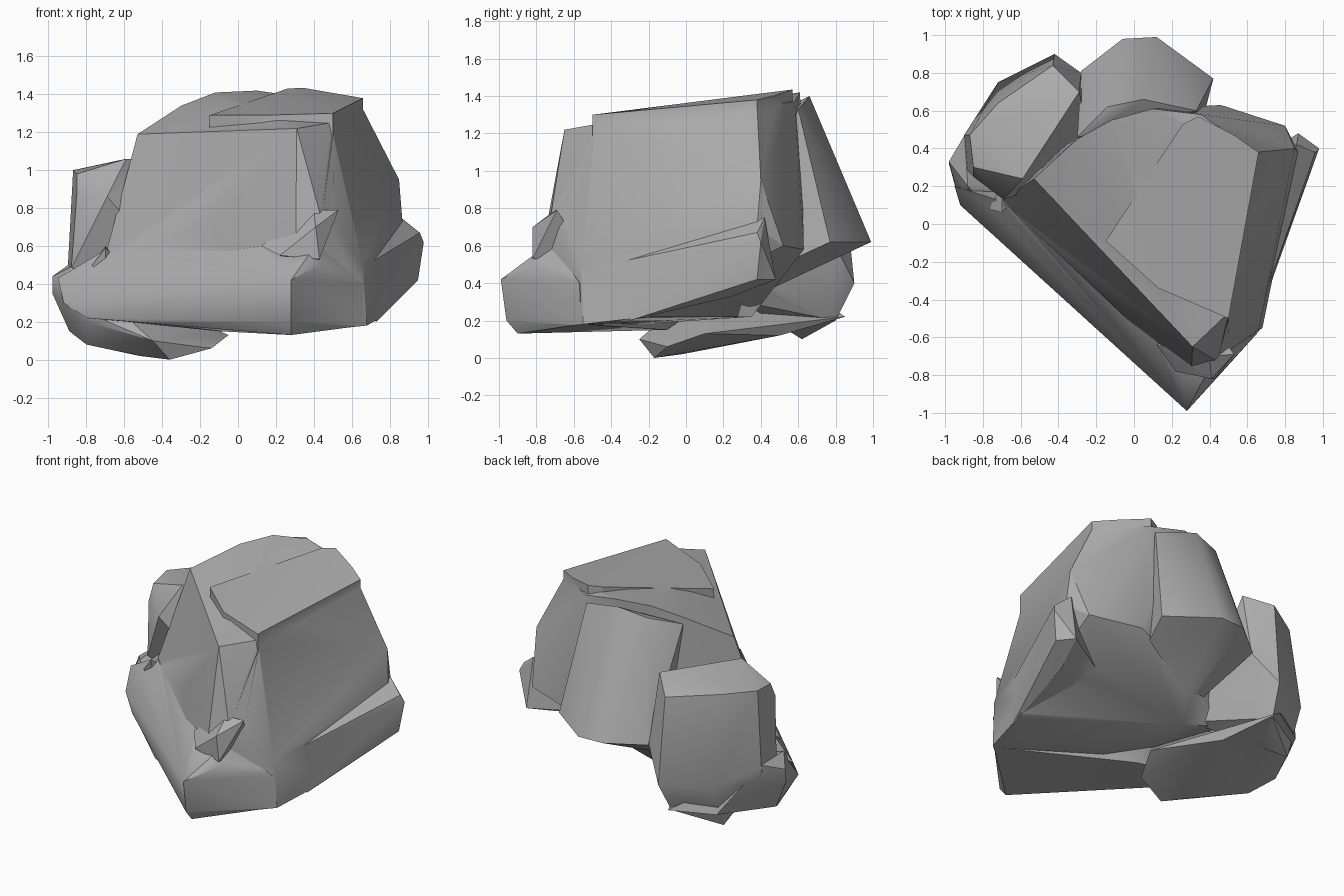
import bpy
import bmesh

# Remove the default object only
default_cube = bpy.data.objects.get("Cube")
if default_cube:
    bpy.data.objects.remove(default_cube, do_unlink=True)

# Single stone colour
stone = bpy.data.materials.new("stone_grey")
stone.use_nodes = True
stone.diffuse_color = (.42, .42, .42, 1)
shader = next(n for n in stone.node_tree.nodes if n.type == "BSDF_PRINCIPLED")
shader.inputs["Base Color"].default_value = stone.diffuse_color
shader.inputs["Roughness"].default_value = .9


def chiselled_chunk(name, corners):
    """Make a faceted convex stone chunk spanning the given corners."""
    bm = bmesh.new()
    for corner in corners:
        bm.verts.new(corner)
    result = bmesh.ops.convex_hull(bm, input=bm.verts)
    spare = set(result["geom_interior"]) | set(result["geom_unused"])
    spare_verts = [v for v in spare if isinstance(v, bmesh.types.BMVert)]
    bmesh.ops.delete(bm, geom=spare_verts, context="VERTS")
    bmesh.ops.recalc_face_normals(bm, faces=bm.faces)
    mesh = bpy.data.meshes.new(name)
    bm.to_mesh(mesh)
    bm.free()
    mesh.materials.append(stone)
    chunk = bpy.data.objects.new(name, mesh)
    bpy.context.collection.objects.link(chunk)
    return chunk


def thick_plate(name, rim, depth):
    """Make a stone plate by dropping a copy of its rim straight down."""
    lower_rim = [(x, y, z - depth) for x, y, z in rim]
    return chiselled_chunk(name, rim + lower_rim)


def merge_chunk(base, chunk):
    """Fuse one chunk into the base and remove the leftover helper."""
    chunk.hide_render = True
    union = base.modifiers.new("fuse_" + chunk.name, "BOOLEAN")
    union.operation = "UNION"
    union.solver = "EXACT"
    union.object = chunk
    bpy.ops.object.select_all(action="DESELECT")
    bpy.context.view_layer.objects.active = base
    base.select_set(True)
    bpy.ops.object.modifier_apply(modifier=union.name)
    bpy.data.objects.remove(chunk, do_unlink=True)


# Tall central mass with a sloping top
boulder = chiselled_chunk("boulder", [
    (-.53, .24, 1.19), (-.3, .45, 1.34), (-.12, .55, 1.41), (.1, .61, 1.42),
    (.31, -.65, 1.22), (.49, -.48, 1.25), (.65, .38, 1.34), (.35, .58, 1.37),
    (-.7, .12, .55), (-.14, -.4, .7), (.43, -.72, .78), (.66, -.56, .5),
    (.68, -.55, .18), (.85, .4, .95), (.87, .38, .7), (.8, .52, .6),
    (.46, .63, .58), (.3, -.85, .14), (-.4, .4, .3), (-.1, .35, .22),
    (.75, -.2, .22),
])

# Raised cap slab on top
cap_slab = thick_plate("cap_slab", [
    (-.15, -.09, 1.29), (.13, -.34, 1.29), (.5, -.5, 1.3),
    (.66, .38, 1.38), (.53, .47, 1.4), (.34, .57, 1.435), (.26, .53, 1.43),
], .12)

# Swelling buttress on the back
back_buttress = chiselled_chunk("back_buttress", [
    (.12, .99, .62), (-.06, .98, .62), (-.28, .81, .6), (.42, .77, .62),
    (.05, .66, 1.4), (-.14, .62, 1.36), (-.3, .46, 1.3), (.33, .6, 1.33),
    (-.1, .2, .25), (.3, .3, .4),
])

# Shoulder standing against the left-hand rear
rear_shoulder = chiselled_chunk("rear_shoulder", [
    (-.87, .47, 1), (-.85, .3, .98), (-.59, .24, 1.06), (-.29, .7, 1.06),
    (-.43, .84, .98), (-.72, .64, 1), (-.69, .13, .86), (-.85, .25, .88),
    (-.88, .28, .48), (-.9, .47, .45), (-.42, .9, .4), (-.72, .75, .4),
    (-.28, .8, .6), (-.45, .8, .2), (-.72, .62, .1), (-.2, .3, .3),
])

# Rounded foot that carries the stone
rounded_foot = chiselled_chunk("rounded_foot", [
    (-.98, .33, .44), (-.98, .32, .35), (-.92, .1, .3), (-.8, .02, .2),
    (-.89, .3, .15), (-.8, .15, .08), (-.52, -.02, .02), (-.36, -.17, 0),
    (-.14, -.1, .06), (-.05, .1, .13), (-.3, .5, .12), (-.46, .85, .22),
    (-.72, .7, .2), (-.9, .47, .5), (-.88, .2, .49), (-.45, -.25, .1),
])

# Sloping ledge along the front
front_ledge = chiselled_chunk("front_ledge", [
    (-.95, .2, .43), (-.92, .1, .3), (-.8, 0, .22), (-.7, .12, .58),
    (-.4, -.34, .19), (.28, -.99, .42), (.28, -.96, .2), (.28, -.9, .13),
    (.12, -.62, .6), (.42, -.72, .62), (.43, -.82, .5), (.66, -.57, .4),
    (.66, -.56, .18), (-.1, -.1, .15), (-.2, .1, .4),
])

# Broken nub above the front corner
corner_nub = chiselled_chunk("corner_nub", [
    (.12, -.64, .6), (.4, -.7, .79), (.53, -.69, .79), (.41, -.82, .7),
    (.43, -.82, .53), (.22, -.78, .55), (.4, -.5, .5),
])

# Jutting shelf on the right-hand wall
side_shelf = chiselled_chunk("side_shelf", [
    (.98, .4, .62), (.96, .38, .67), (.86, .42, .75), (.95, .38, .42),
    (.71, -.33, .52), (.73, -.3, .2), (.8, .25, .33), (.87, .48, .42),
    (.4, .2, .4),
])

# Small chip on the left of the front wall
wall_chip = chiselled_chunk("wall_chip", [
    (-.77, .08, .5), (-.7, .06, .59), (-.64, .12, .54),
    (-.7, .2, .6), (-.7, .1, .4),
])

for piece in (cap_slab, back_buttress, rear_shoulder, rounded_foot,
              front_ledge, corner_nub, side_shelf, wall_chip):
    merge_chunk(boulder, piece)

# Clean up slivers, then soften shallow edges and keep the hard breaks
bm = bmesh.new()
bm.from_mesh(boulder.data)
bmesh.ops.remove_doubles(bm, verts=bm.verts, dist=.004)
bmesh.ops.triangulate(bm, faces=[f for f in bm.faces if len(f.verts) > 4])
bm.to_mesh(boulder.data)
bm.free()
bpy.ops.object.select_all(action="DESELECT")
bpy.context.view_layer.objects.active = boulder
boulder.select_set(True)
bpy.ops.object.shade_smooth_by_angle(angle=.5)
